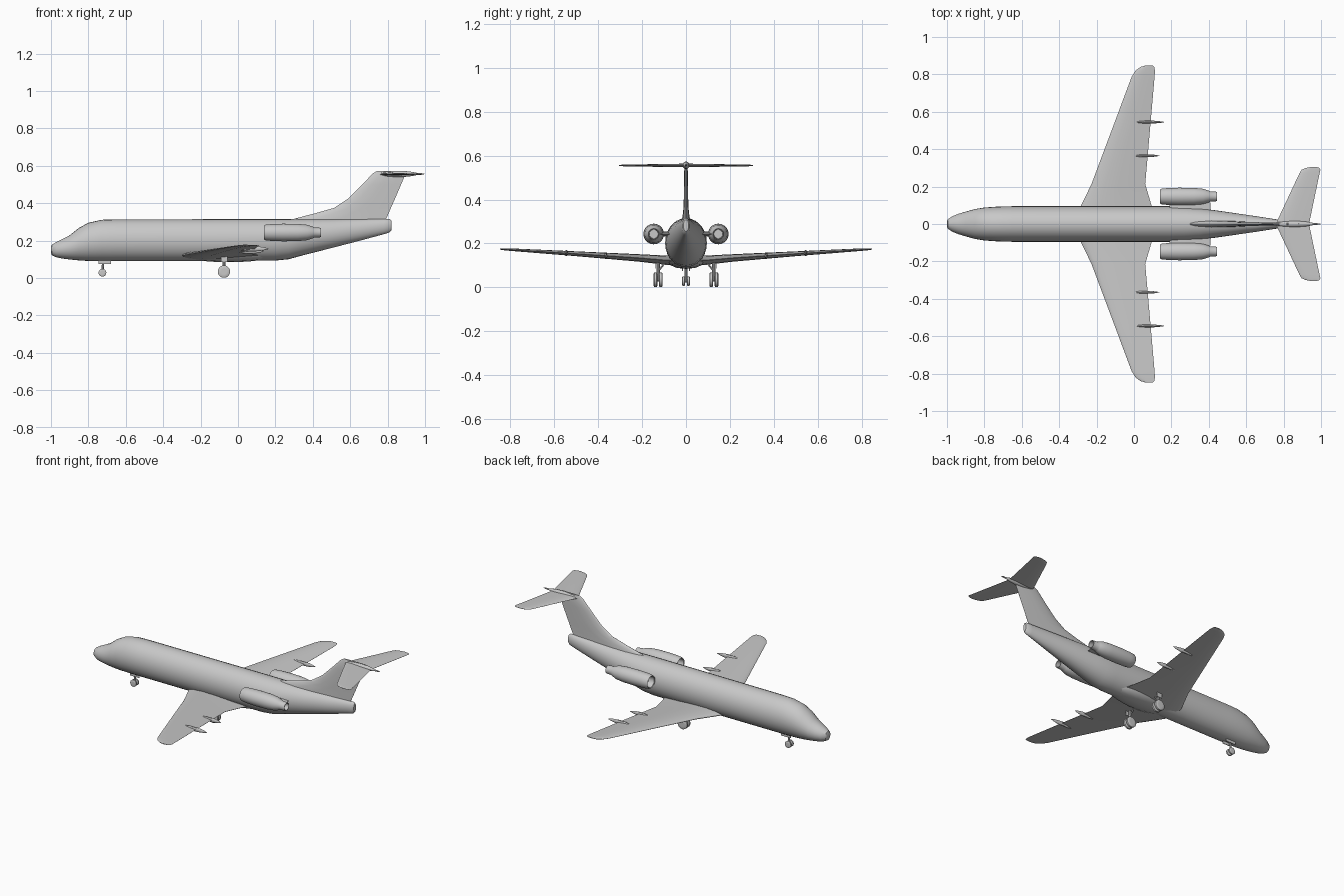
import bpy, bmesh, math
from mathutils import Vector

if "Cube" in bpy.data.objects:
    bpy.data.objects.remove(bpy.data.objects["Cube"])

grey = bpy.data.materials.new("light_grey")
grey.diffuse_color = (0.58, 0.58, 0.58, 1)
grey.use_nodes = True
grey.node_tree.nodes["Principled BSDF"].inputs["Base Color"].default_value = grey.diffuse_color


def loft(name, rings, mirror=False, angle=35):
    """Skin a list of equal-length point rings and cap both ends."""
    bm = bmesh.new()
    vs = [[bm.verts.new(p) for p in r] for r in rings]
    n = len(vs[0])
    for a, b in zip(vs, vs[1:]):
        for i in range(n):
            j = (i + 1) % n
            bm.faces.new((a[i], a[j], b[j], b[i]))
    bm.faces.new(vs[0])
    bm.faces.new(vs[-1])
    bmesh.ops.recalc_face_normals(bm, faces=bm.faces)
    me = bpy.data.meshes.new(name)
    bm.to_mesh(me)
    bm.free()
    me.materials.append(grey)
    ob = bpy.data.objects.new(name, me)
    bpy.context.collection.objects.link(ob)
    bpy.ops.object.select_all(action='DESELECT')
    ob.select_set(True)
    bpy.context.view_layer.objects.active = ob
    bpy.ops.object.shade_smooth_by_angle(angle=math.radians(angle))
    if mirror:
        m = ob.modifiers.new("mirror", 'MIRROR')
        m.use_axis = (False, True, False)
    return ob


def oval(x, y, z, ry, rz, n=24):
    """Ring standing across the x axis."""
    return [(x, y + ry * math.cos(2 * math.pi * i / n), z + rz * math.sin(2 * math.pi * i / n))
            for i in range(n)]


def foil(x0, x1, t):
    """Streamlined section as (x, offset) pairs."""
    half = [(0.02, 0.3), (0.08, 0.65), (0.25, 1), (0.5, 0.85), (0.8, 0.38)]
    pts = [(0, 0)] + half + [(1, 0.04)] + [(1, -0.04)] + [(u, -v) for u, v in reversed(half)]
    return [(x0 + (x1 - x0) * u, v * t / 2) for u, v in pts]


def spindle(name, x0, x1, y, z, ry, rz, mirror=False):
    rings = []
    for k in range(11):
        u = 0.01 + 0.98 * k / 10
        s = math.sin(math.pi * u) ** 0.7
        rings.append(oval(x0 + (x1 - x0) * u, y, z, ry * s, rz * s, 12))
    return loft(name, rings, mirror)


def rod(name, a, b, r, mirror=False, n=10):
    a, b = Vector(a), Vector(b)
    d = (b - a).normalized()
    u = d.orthogonal().normalized()
    w = d.cross(u)
    ring = [r * (math.cos(2 * math.pi * i / n) * u + math.sin(2 * math.pi * i / n) * w)
            for i in range(n)]
    return loft(name, [[a + p for p in ring], [b + p for p in ring]], mirror)


def wheel(name, x, y, z, r, w):
    prof = [(-0.5, 0.45), (-0.5, 0.8), (-0.3, 1), (0.3, 1), (0.5, 0.8), (0.5, 0.45)]
    rings = [[(x + r * s * math.cos(math.pi * i / 10), y + w * o, z + r * s * math.sin(math.pi * i / 10))
              for i in range(20)] for o, s in prof]
    loft(name, rings, True)


def box(name, x0, x1, y0, y1, z0, z1, mirror=False):
    loft(name, [[(x, y0, z0), (x, y1, z0), (x, y1, z1), (x, y0, z1)] for x in (x0, x1)], mirror)


# Fuselage: x, bottom, top, half width
body = [(-1.0, .135, .165, .014), (-.995, .122, .178, .026), (-.97, .11, .193, .042),
        (-.94, .104, .208, .054), (-.90, .099, .228, .066), (-.85, .094, .268, .080),
        (-.80, .091, .295, .088), (-.73, .09, .311, .093), (-.65, .09, .313, .095),
        (-.2, .09, .314, .095), (.2, .093, .315, .095), (.27, .10, .315, .092),
        (.35, .122, .315, .085), (.5, .160, .315, .064), (.65, .199, .315, .042),
        (.78, .234, .315, .022), (.81, .243, .315, .018), (.82, .255, .308, .012)]
loft("fuselage", [oval(x, 0, (a + b) / 2, w, (b - a) / 2, 28) for x, a, b, w in body])

# Belly fairing between the wings
spindle("belly_fairing", -.34, .24, 0, .12, .085, .036)

# Wings: y, leading x, trailing x, z, thickness
wing = [(.03, -.315, .12, .120, .046), (.095, -.285, .095, .124, .042), (.214, -.227, .06, .134, .034),
        (.5, -.12, .085, .153, .022), (.786, -.013, .11, .171, .012), (.82, .008, .112, .173, .010),
        (.84, .035, .108, .174, .007), (.847, .06, .10, .175, .004)]
loft("wing", [[(x, y, z + o) for x, o in foil(a, b, t)] for y, a, b, z, t in wing], True)

# Flap track fairings
spindle("inner_flap_fairing", -.015, .137, .365, .143, .008, .014, True)
spindle("outer_flap_fairing", -.010, .165, .545, .156, .008, .014, True)

# Engines with open intake and exhaust: x, radius
pod = [(.18, .030), (.144, .034), (.14, .038), (.148, .042), (.18, .045), (.24, .047), (.32, .046),
       (.37, .041), (.40, .031), (.408, .027), (.445, .025), (.445, .021), (.415, .020)]
loft("engine", [oval(x, .147, .243, r, r) for x, r in pod], True)
loft("engine_pylon", [[(x, y, .243 + o) for x, o in foil(.19, .41, .022)] for y in (.05, .115)], True)

# Fin: z, leading x, trailing x, thickness
fin = [(.28, .20, .775, .040), (.318, .305, .793, .034), (.345, .41, .805, .026), (.375, .515, .818, .022),
       (.425, .59, .840, .019), (.50, .665, .872, .017), (.56, .722, .898, .015), (.573, .745, .905, .009)]
loft("fin", [[(x, o, z) for x, o in foil(a, b, t)] for z, a, b, t in fin])

# High tailplane and its centre bullet
tail = [(0, .758, .938, .016), (.02, .767, .94, .016), (.27, .884, .992, .008), (.29, .896, .997, .007),
        (.30, .92, .99, .005), (.305, .945, .975, .003)]
loft("tailplane", [[(x, y, .555 + o) for x, o in foil(a, b, t)] for y, a, b, t in tail], True)
spindle("tail_bullet", .73, .975, 0, .556, .017, .017)
spindle("tailplane_tip_rod", .93, 1.0, 0, .556, .005, .005)

# Nose landing gear
wheel("nose_wheel", -.725, .011, .028, .021, .014)
rod("nose_axle", (-.725, -.012, .028), (-.725, .012, .028), .005)
rod("nose_strut", (-.725, 0, .028), (-.72, 0, .11), .006)
box("nose_gear_door", -.745, -.68, .014, .018, .075, .10, True)

# Main landing gear
for label, y in (("inner", .115), ("outer", .139)):
    wheel(label + "_main_wheel", -.075, y, .034, .033, .018)
rod("main_axle", (-.075, .112, .034), (-.075, .142, .034), .007, True)
rod("main_strut", (-.075, .127, .034), (-.075, .127, .13), .008, True)
rod("main_side_brace", (-.075, .125, .075), (-.075, .09, .12), .004, True)
box("main_gear_door", -.09, -.055, .138, .142, .085, .13, True)
